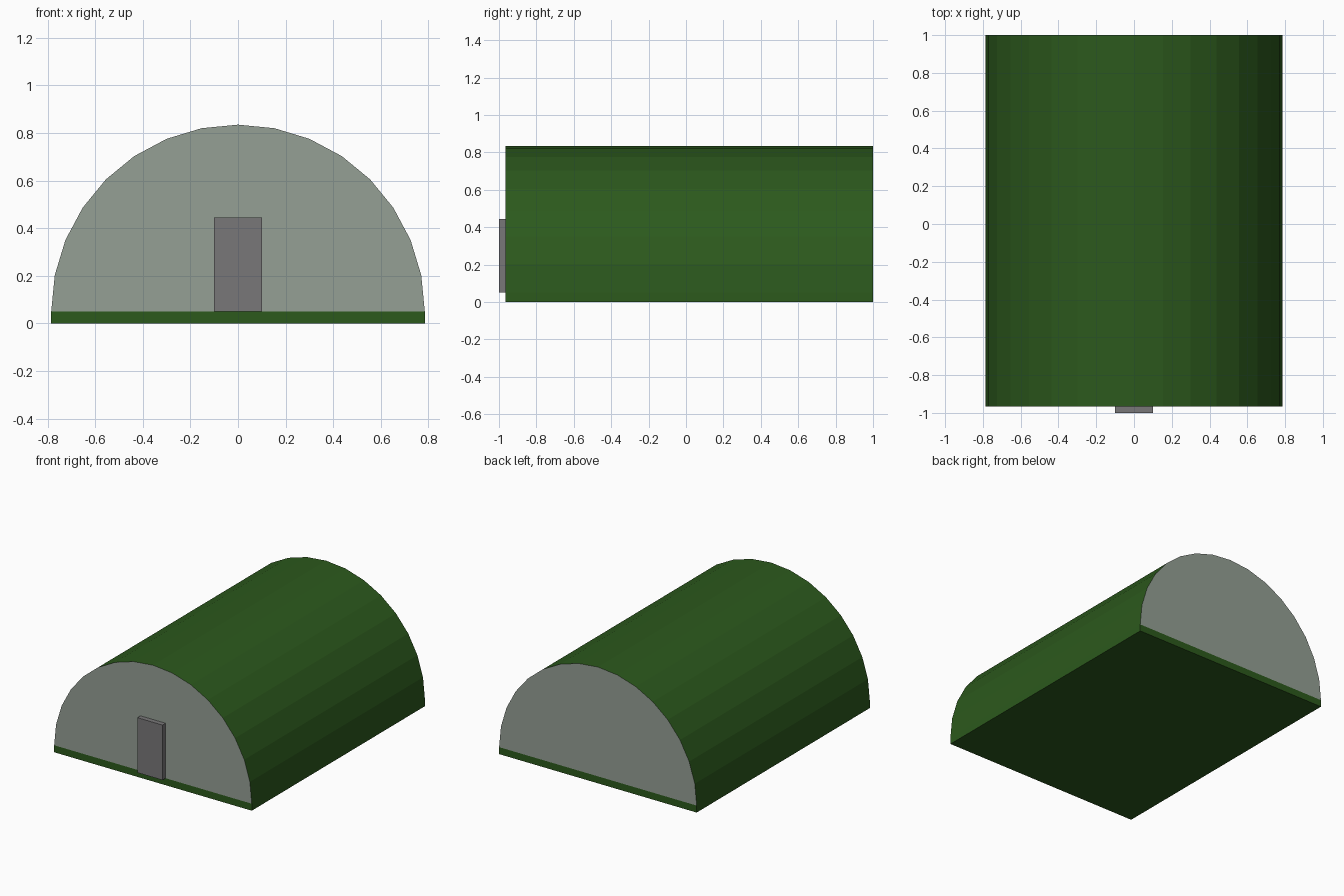
import bpy
from math import sin, cos, pi

if "Cube" in bpy.data.objects:
    bpy.data.objects.remove(bpy.data.objects["Cube"])

R, BASE_H, SEGS = 0.785, 0.05, 16
FRONT, BACK = -0.965, 1.0


def material(name, rgb):
    m = bpy.data.materials.new(name)
    m.diffuse_color = (*rgb, 1)
    m.use_nodes = True
    m.node_tree.nodes["Principled BSDF"].inputs["Base Color"].default_value = m.diffuse_color
    return m


green = material("dark_green", (0.025, 0.10, 0.012))
pale = material("pale_grey_green", (0.30, 0.35, 0.30))
grey = material("door_grey", (0.19, 0.185, 0.19))


def mesh_object(name, verts, faces, mat):
    me = bpy.data.meshes.new(name)
    me.from_pydata(verts, [], faces)
    me.materials.append(mat)
    ob = bpy.data.objects.new(name, me)
    bpy.context.collection.objects.link(ob)
    return ob


def box(name, x0, x1, y0, y1, z0, z1, mat):
    verts = [(x, y, z) for z in (z0, z1) for x, y in ((x0, y0), (x1, y0), (x1, y1), (x0, y1))]
    sides = [(i, (i + 1) % 4, (i + 1) % 4 + 4, i + 4) for i in range(4)]
    return mesh_object(name, verts, sides + [(3, 2, 1, 0), (4, 5, 6, 7)], mat)


# Half-round profile, running right to left over the top
arc = [(R * cos(pi * i / SEGS), BASE_H + R * sin(pi * i / SEGS)) for i in range(SEGS + 1)]
n = len(arc)
front_arc = [(x, FRONT, z) for x, z in arc]
back_arc = [(x, BACK, z) for x, z in arc]

# Faceted barrel roof
mesh_object("barrel_roof", front_arc + back_arc,
            [(i, i + n, i + n + 1, i + 1) for i in range(n - 1)], green)

# Flat end walls
mesh_object("front_wall", front_arc, [tuple(range(n))], pale)
mesh_object("back_wall", back_arc, [tuple(reversed(range(n)))], pale)

# Foundation slab and door
box("base_slab", -R, R, FRONT, BACK, 0, BASE_H, green)
box("door", -0.1, 0.1, -1.0, FRONT, BASE_H, 0.445, grey)
